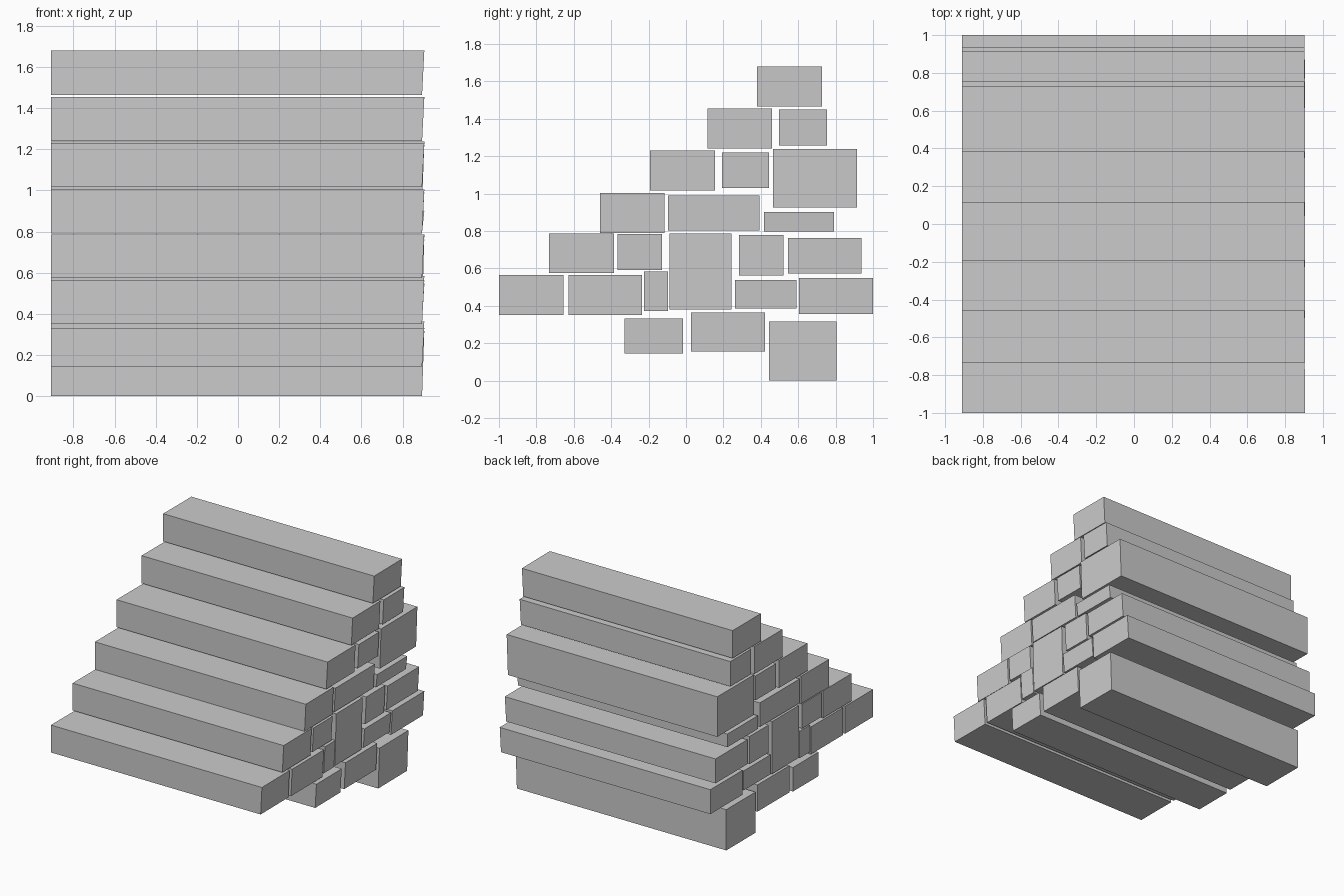
import bpy, bmesh

X_LEFT, X_TOP, X_BOTTOM = -0.91, 0.906, 0.895  # right ends lean slightly


def beam(name, y0, y1, z0, z1):
    """Long stone beam running along x with a slightly undercut right end."""
    bm = bmesh.new()
    bmesh.ops.create_cube(bm, size=1)
    for v in bm.verts:
        top = v.co.z > 0
        back = v.co.y > 0
        x = X_LEFT if v.co.x < 0 else (X_TOP if top else X_BOTTOM) - (0.003 if back else 0)
        v.co = (x, y1 if back else y0, z1 if top else z0)
    mesh = bpy.data.meshes.new(name)
    bm.to_mesh(mesh)
    bm.free()
    bpy.context.collection.objects.link(bpy.data.objects.new(name, mesh))


# Stair treads: front edge, back edge, bottom, top
treads = [
    (-1.0, -0.655, 0.35, 0.563), (-0.733, -0.385, 0.575, 0.787),
    (-0.46, -0.115, 0.79, 1.004), (-0.193, 0.155, 1.016, 1.23),
    (0.115, 0.46, 1.24, 1.455), (0.38, 0.727, 1.465, 1.68),
]
for i, t in enumerate(treads):
    beam(f"stair_tread_{i + 1}", *t)

# Supporting stones behind and below the treads
supports = [
    (-0.33, -0.015, 0.145, 0.332), (0.027, 0.422, 0.155, 0.363), (0.445, 0.805, 0.0, 0.317),
    (-0.628, -0.235, 0.35, 0.563), (-0.225, -0.095, 0.373, 0.583),
    (0.262, 0.59, 0.385, 0.537), (0.603, 1.0, 0.357, 0.547),
    (-0.365, -0.127, 0.592, 0.783), (-0.087, 0.242, 0.38, 0.787),
    (0.283, 0.52, 0.562, 0.777), (0.545, 0.937, 0.572, 0.762),
    (-0.097, 0.392, 0.802, 0.99), (0.417, 0.79, 0.797, 0.9),
    (0.192, 0.445, 1.03, 1.22), (0.465, 0.915, 0.925, 1.237),
    (0.498, 0.755, 1.256, 1.45),
]
for i, s in enumerate(supports):
    beam(f"support_stone_{i + 1}", *s)
